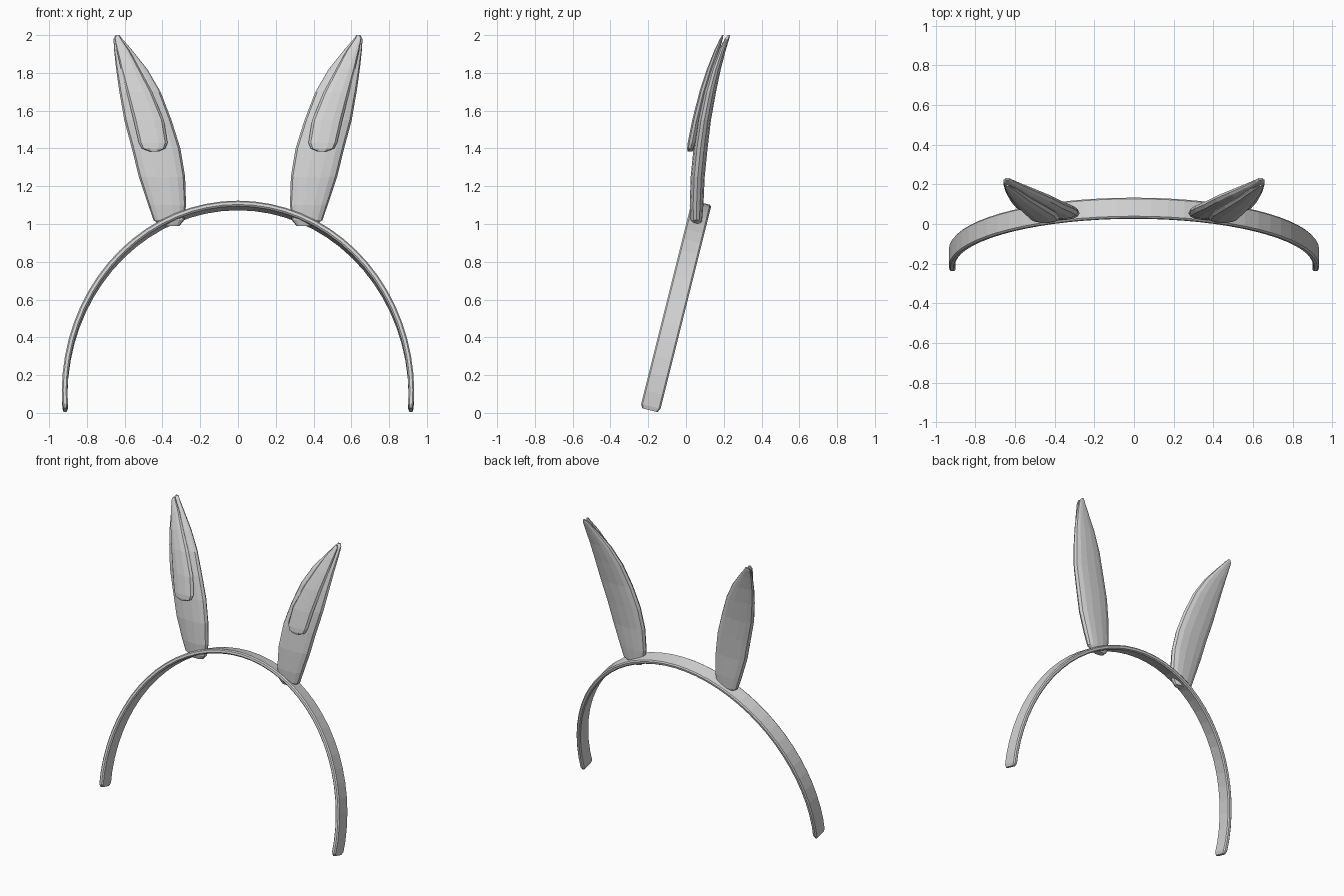
import bpy, bmesh, math
from mathutils import Vector

cube = bpy.data.objects.get("Cube")
if cube:
    bpy.data.objects.remove(cube, do_unlink=True)

grey = bpy.data.materials.new("light_grey")
grey.use_nodes = True
colour = (0.65, 0.65, 0.65, 1)
grey.diffuse_color = colour
grey.node_tree.nodes["Principled BSDF"].inputs["Base Color"].default_value = colour


def loft(name, rings):
    """Skin a list of closed rings and cap both ends."""
    bm = bmesh.new()
    loops = [[bm.verts.new(p) for p in ring] for ring in rings]
    n = len(loops[0])
    for a, b in zip(loops, loops[1:]):
        for i in range(n):
            j = (i + 1) % n
            bm.faces.new((a[i], a[j], b[j], b[i]))
    bm.faces.new(loops[0])
    bm.faces.new(loops[-1])
    bmesh.ops.recalc_face_normals(bm, faces=bm.faces)
    mesh = bpy.data.meshes.new(name)
    bm.to_mesh(mesh)
    bm.free()
    mesh.materials.append(grey)
    obj = bpy.data.objects.new(name, mesh)
    bpy.context.collection.objects.link(obj)
    return obj


def oval(side, z, x_in, x_out, y, half, count=14, power=0.85):
    """Horizontal, slightly squared oval between two x limits."""
    ring = []
    for i in range(count):
        t = 2 * math.pi * i / count
        c, s = math.cos(t), math.sin(t)
        px = math.copysign(abs(c) ** power, c) * (x_out - x_in) / 2
        py = math.copysign(abs(s) ** power, s) * half
        ring.append(Vector((side * ((x_in + x_out) / 2 + px), y + py, z)))
    return ring


# Headband: a chamfered strip swept along a leaning arch
lean = math.radians(14)
across = Vector((0, math.cos(lean), -math.sin(lean)))
up = Vector((0, math.sin(lean), math.cos(lean)))
profile = [(-1, -0.5), (-0.85, -1), (0.85, -1), (1, -0.5),
           (1, 0.5), (0.85, 1), (-0.85, 1), (-1, 0.5)]
start = math.asin(-0.083)
steps = 36
rings = []
for k in range(-1, steps + 2):
    i = min(max(k, 0), steps)
    tip = k != i                      # extra shrunken ring closes each end
    t = start + (math.pi - 2 * start) * i / steps
    x, z = 0.918 * math.cos(t), 0.098 + math.sin(t)
    z += 0 if tip else 0.02 * (i in (0, steps))
    centre = Vector((x, -0.195 + 0.25 * z, z))
    out = (Vector((math.cos(t) / 0.918, 0, 0)) + up * math.sin(t)).normalized()
    w, d = (0.042, 0.009) if tip else (0.053, 0.015)
    rings.append([centre + across * (a * w) + out * (b * d) for a, b in profile])
loft("headband", rings)

# Ear sections: height, inner x, outer x, centre y, half thickness
ear = [
    (0.99, 0.31, 0.40, 0.055, 0.022), (1.02, 0.285, 0.447, 0.055, 0.031),
    (1.10, 0.275, 0.475, 0.056, 0.037), (1.25, 0.28, 0.525, 0.062, 0.038),
    (1.40, 0.305, 0.562, 0.077, 0.038), (1.55, 0.352, 0.602, 0.097, 0.036),
    (1.70, 0.41, 0.628, 0.127, 0.033), (1.82, 0.48, 0.645, 0.158, 0.027),
    (1.92, 0.56, 0.656, 0.192, 0.019), (1.98, 0.612, 0.659, 0.217, 0.012),
    (2.0, 0.628, 0.648, 0.227, 0.006),
]
# Raised pad on the front of each ear
pad = [
    (1.385, 0.42, 0.47, 0.022, 0.014), (1.40, 0.385, 0.51, 0.025, 0.020),
    (1.43, 0.373, 0.525, 0.032, 0.024), (1.55, 0.392, 0.553, 0.056, 0.024),
    (1.70, 0.455, 0.59, 0.093, 0.023), (1.82, 0.52, 0.62, 0.129, 0.019),
    (1.92, 0.575, 0.642, 0.164, 0.014), (1.98, 0.618, 0.653, 0.187, 0.008),
    (2.0, 0.63, 0.645, 0.194, 0.004),
]
for label, side in (("left", 1), ("right", -1)):
    loft(label + "_ear", [oval(side, *s) for s in ear])
    loft(label + "_ear_pad", [oval(side, *s, count=10) for s in pad])
